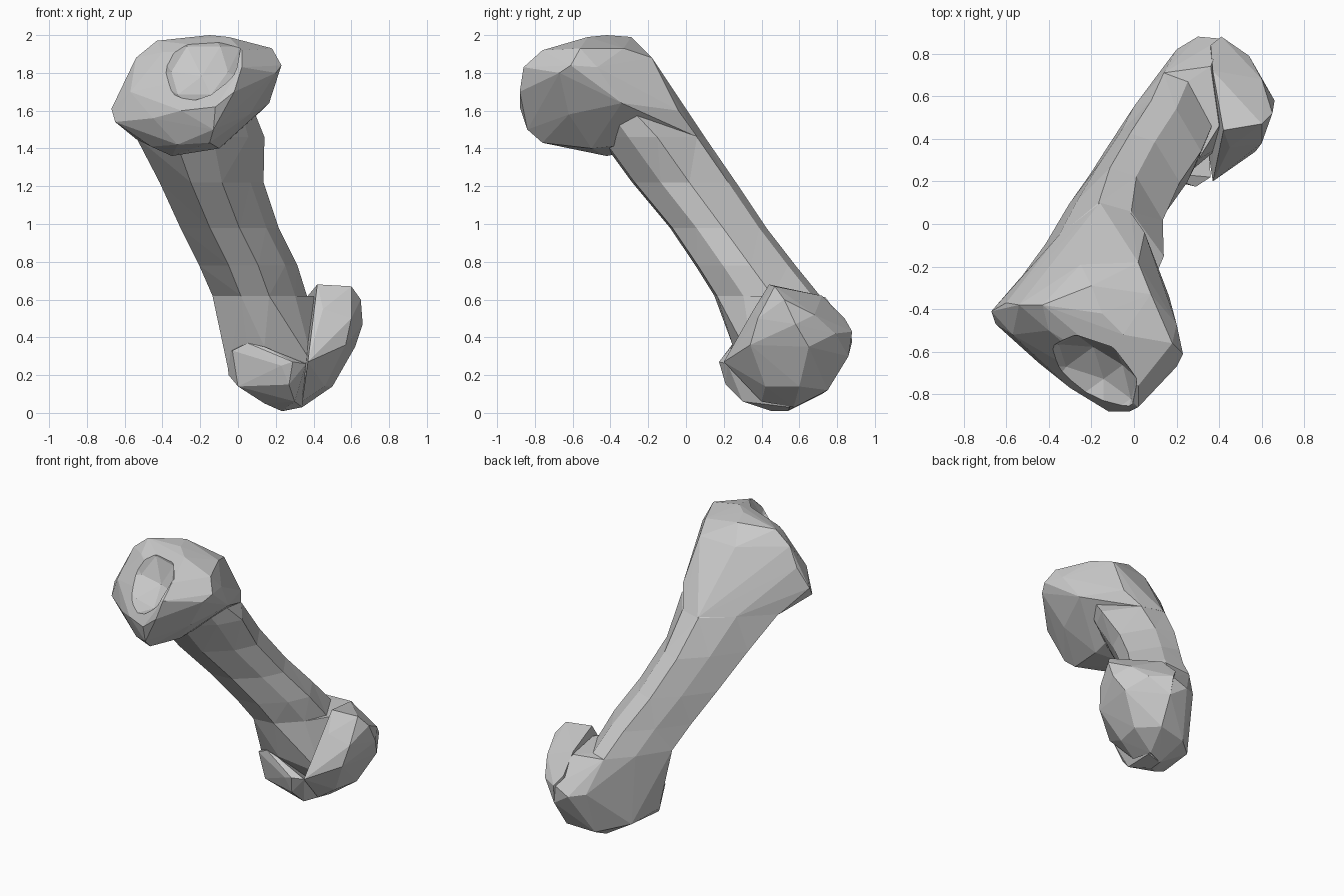
import bpy, bmesh

def finish(bm, name):
    bmesh.ops.recalc_face_normals(bm, faces=bm.faces)
    me = bpy.data.meshes.new(name)
    bm.to_mesh(me)
    bm.free()
    ob = bpy.data.objects.new(name, me)
    bpy.context.collection.objects.link(ob)
    return ob

def hull(name, pts):
    bm = bmesh.new()
    for p in pts:
        bm.verts.new(p)
    bmesh.ops.convex_hull(bm, input=bm.verts[:])
    loose = [v for v in bm.verts if not v.link_faces]
    bmesh.ops.delete(bm, geom=loose, context='VERTS')
    return finish(bm, name)

# Faceted shaft section, moved and scaled along the height
section = [(-1, -.3), (-.45, .45), (.1, 1), (.55, .85), (1, .1),
           (.75, -.45), (.2, -.95), (-.4, -1)]

def ring(z, cx, cy, sx, sy):
    return [(cx + u * sx, cy + v * sy, z) for u, v in section]

def loft(name, stations):
    bm = bmesh.new()
    rings = [[bm.verts.new(p) for p in ring(*s)] for s in stations]
    n = len(section)
    for a, b in zip(rings, rings[1:]):
        for i in range(n):
            j = (i + 1) % n
            bm.faces.new((a[i], a[j], b[j], b[i]))
    bm.faces.new(rings[0])
    bm.faces.new(rings[-1])
    bmesh.ops.triangulate(bm, faces=bm.faces[:])
    return finish(bm, name)

# Slanted shaft
low = (.62, .115, .43, .25, .28)
bone = loft("bone", [
    (1.66, -.18, -.36, .24, .20),
    (1.46, -.20, -.18, .34, .28),
    (1.22, -.14, -.01, .275, .275),
    (.98, -.045, .17, .26, .255),
    (.78, .055, .315, .26, .265),
    low,
    (.50, .14, .50, .18, .22),
])

# Broad upper head, flaring out of the shaft
head = hull("upper_head", [
    (-.67, -.41, 1.61), (-.65, -.47, 1.54), (-.60, -.37, 1.75),
    (-.54, -.38, 1.88), (-.43, -.38, 1.97), (-.15, -.42, 2.0),
    (-.20, -.29, 1.99), (-.05, -.52, 1.99), (.08, -.33, 1.93),
    (-.25, -.19, 1.87), (.02, -.18, 1.88), (.18, -.56, 1.93),
    (.23, -.61, 1.84), (.20, -.47, 1.83), (.20, -.67, 1.80),
    (.02, -.76, 1.92), (.02, -.86, 1.83), (-.02, -.88, 1.70),
    (-.12, -.88, 1.62), (-.13, -.84, 1.50), (-.30, -.77, 1.60),
    (-.45, -.65, 1.56), (-.15, -.76, 1.43), (-.32, -.67, 1.42),
    (-.46, -.50, 1.41), (-.35, -.42, 1.36), (-.10, -.50, 1.40),
    (.06, -.62, 1.58), (.165, -.34, 1.64), (.05, -.04, 1.60),
    (-.57, -.52, 1.70), (-.40, -.50, 1.91), (-.54, -.26, 1.45),
    (-.35, -.05, 1.46), (-.16, .10, 1.46), (-.02, .06, 1.46),
])

# Flared lower end between shaft and condyles
core = hull("lower_core", ring(*low) + [
    (.10, .68, .48), (.20, .82, .40), (.30, .88, .38), (.41, .87, .43),
    (.36, .74, .61), (.40, .46, .62), (.30, .33, .42), (-.06, .40, .31),
    (-.05, .36, .22), (.05, .26, .36), (.14, .25, .35), (.03, .56, .14),
    (.24, .54, .01), (.20, .72, .10), (.40, .75, .12), (.40, .36, .25),
    (.34, .57, .03), (.50, .60, .14), (.42, .86, .30),
])

# Two rounded lower condyles
inner = hull("inner_condyle", [
    (-.06, .40, .32), (-.05, .36, .20), (0, .30, .14), (-.03, .27, .33),
    (.05, .25, .37), (.14, .24, .35), (.29, .175, .27), (.23, .19, .25),
    (.27, .21, .15), (.30, .30, .06), (.14, .38, .05), (.23, .45, .01),
    (.24, .54, .01), (.34, .55, .03), (.03, .56, .14), (.36, .22, .26),
])
outer = hull("outer_condyle", [
    (.60, .47, .67), (.42, .44, .68), (.65, .52, .60), (.66, .58, .47),
    (.60, .38, .50), (.45, .36, .55), (.37, .20, .27), (.46, .28, .34),
    (.57, .34, .36), (.62, .65, .35), (.60, .68, .52), (.54, .79, .42),
    (.41, .88, .43), (.36, .84, .50), (.37, .72, .62), (.42, .86, .30),
    (.50, .60, .14), (.46, .42, .14), (.40, .75, .12), (.34, .57, .03),
    (.34, .40, .06),
])

# Ball that hollows the joint face of the upper head
bm = bmesh.new()
bmesh.ops.create_icosphere(bm, subdivisions=2, radius=.3)
dent = finish(bm, "dent_cutter")
dent.location = (-.27, -.82, 1.94)
dent.hide_render = True

# Fuse the parts into one solid
bpy.context.view_layer.objects.active = bone
for part, op in ((head, 'UNION'), (core, 'UNION'), (inner, 'UNION'),
                 (outer, 'UNION'), (dent, 'DIFFERENCE')):
    mod = bone.modifiers.new("fuse", 'BOOLEAN')
    mod.operation = op
    mod.solver = 'EXACT'
    mod.object = part
    bpy.ops.object.modifier_apply(modifier=mod.name)
    bpy.data.objects.remove(part)
